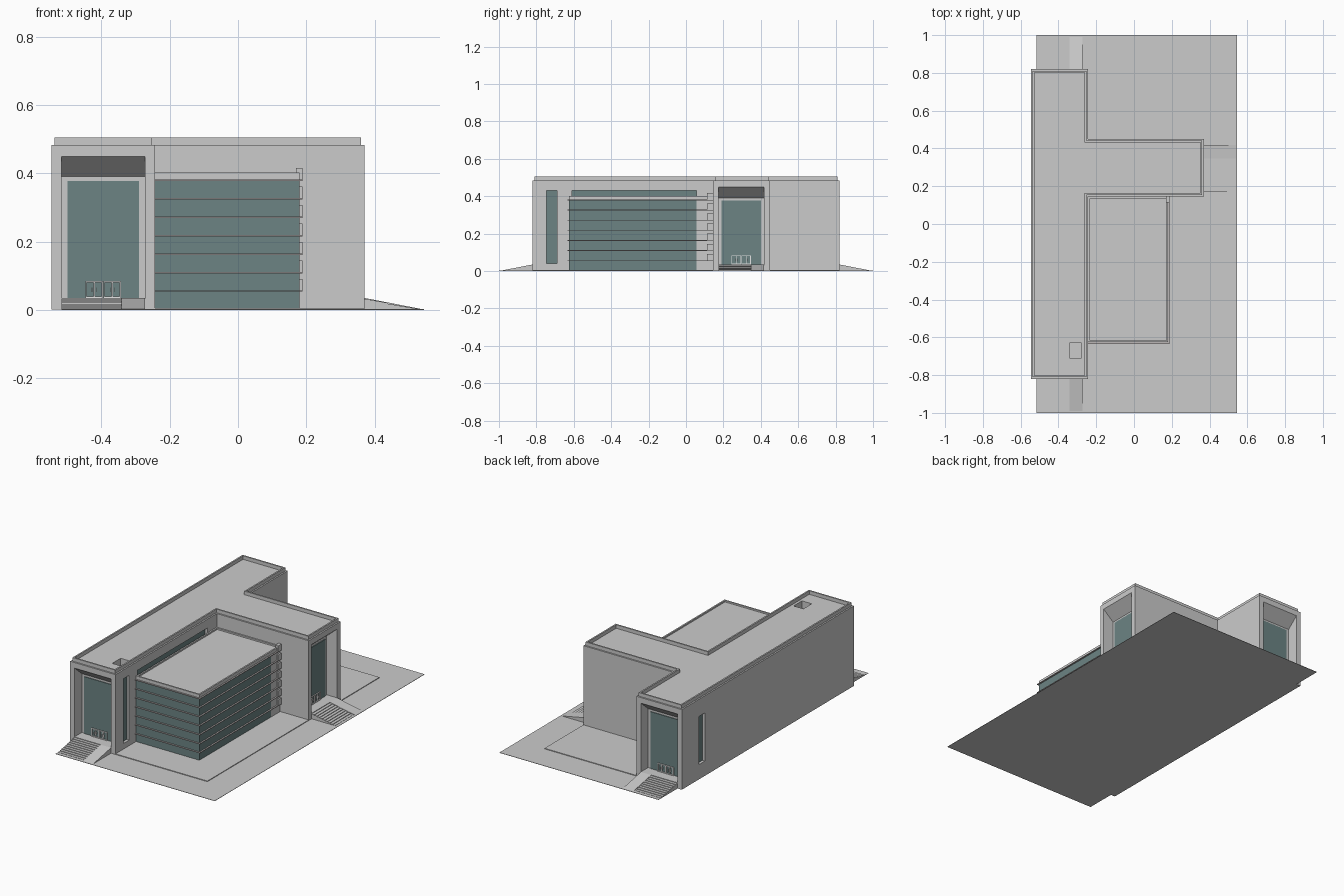
import bpy, bmesh
from math import pi
from mathutils import Matrix, Vector

cube = bpy.data.objects.get("Cube")
if cube:
    bpy.data.objects.remove(cube)


def material(name, r, g, b):
    m = bpy.data.materials.new(name)
    m.use_nodes = True
    m.diffuse_color = (r, g, b, 1)
    m.node_tree.nodes["Principled BSDF"].inputs["Base Color"].default_value = (r, g, b, 1)
    return m


WALL = material("pale grey concrete", .6, .6, .6)
GLASS = material("teal glass", .15, .23, .23)
WHITE = material("white door frame", .8, .8, .8)
FIN = material("warm grey fin", .5, .47, .47)
HERE = Matrix()


def finish(name, bm, mat, place=HERE):
    bmesh.ops.recalc_face_normals(bm, faces=bm.faces[:])
    bm.transform(place)
    mesh = bpy.data.meshes.new(name)
    bm.to_mesh(mesh)
    bm.free()
    mesh.materials.append(mat)
    ob = bpy.data.objects.new(name, mesh)
    bpy.context.scene.collection.objects.link(ob)
    return ob


def prism(name, points, along, mat, place=HERE):
    """Extrude a flat outline along a vector."""
    bm = bmesh.new()
    face = bm.faces.new([bm.verts.new(p) for p in points])
    out = bmesh.ops.extrude_face_region(bm, geom=[face])
    moved = [v for v in out["geom"] if isinstance(v, bmesh.types.BMVert)]
    bmesh.ops.translate(bm, verts=moved, vec=along)
    return finish(name, bm, mat, place)


def box(name, x0, x1, y0, y1, z0, z1, mat, place=HERE):
    base = [(x0, y0, z0), (x1, y0, z0), (x1, y1, z0), (x0, y1, z0)]
    return prism(name, base, (0, 0, z1 - z0), mat, place)


def inset(outline, d):
    """Offset a counter-clockwise outline with square corners inwards."""
    result = []
    for i, p in enumerate(outline):
        a = (Vector(p) - Vector(outline[i - 1])).normalized()
        b = (Vector(outline[(i + 1) % len(outline)]) - Vector(p)).normalized()
        result.append((p[0] - d * (a.y + b.y), p[1] + d * (a.x + b.x)))
    return result


def ring(name, outline, thick, z0, z1, mat):
    """Upstanding rim that follows an outline."""
    inner = inset(outline, thick)
    bm = bmesh.new()
    loops = [[bm.verts.new((x, y, z)) for x, y in line]
             for line, z in ((outline, z0), (outline, z1), (inner, z1), (inner, z0))]
    n = len(outline)
    for k in range(4):
        a, b = loops[k], loops[(k + 1) % 4]
        for i in range(n):
            j = (i + 1) % n
            bm.faces.new((a[i], a[j], b[j], b[i]))
    return finish(name, bm, mat)


def cut(target, cutter):
    mod = target.modifiers.new("cut", "BOOLEAN")
    mod.operation = "DIFFERENCE"
    mod.solver = "EXACT"
    mod.object = cutter
    cutter.hide_render = True
    bpy.context.view_layer.objects.active = target
    bpy.ops.object.modifier_apply(modifier=mod.name)
    bpy.data.objects.remove(cutter)


# Site
box("ground", -.517, .545, -1, 1, 0, .002, WALL)
box("plinth", -.517, .37, -.82, .82, .001, .006, WALL)

# Main building with cross wing
X0, X1, X2, END, W0, W1, ROOF = -.546, -.243, .37, .82, .145, .45, .483
plan = [(X0, -END), (X1, -END), (X1, W0), (X2, W0), (X2, W1), (X1, W1), (X1, END), (X0, END)]
main = prism("main_building", [(x, y, .0005) for x, y in plan], (0, 0, ROOF), WALL)
ring("main_parapet", inset(plan, .009), .009, ROOF, .505, WALL)
cut(main, box("skylight_cutter", -.342, -.277, -.71, -.63, .44, .6, WALL))

# Recessed windows in the long walls
for name, x, side, y0, y1, z0, z1 in (
        ("front_slit_window", X1, 1, -.745, -.69, .04, .43),
        ("clerestory_window", X1, 1, -.61, .057, .38, .43),
        ("rear_slit_window", X0, -1, .6, .655, .09, .38)):
    a, b = sorted((x - side * .02, x + side * .05))
    cut(main, box(name + "_cutter", a, b, y0, y1, z0, z1, WALL))
    a, b = sorted((x - side * .03, x - side * .016))
    box(name, a, b, y0, y1, z0, z1, GLASS)

# Entrances: splayed recess, glazing, doors, steps and ramp
DEEP, HALF, FLOOR, RUN, STEPS = .07, .122, .035, .175, 10


def entrance(name, x, y, turn, side):
    place = Matrix.Translation((x, y, 0)) @ Matrix.Rotation(turn, 4, "Z")
    profile = [(-HALF, -.02, FLOOR), (-HALF, DEEP, FLOOR),
               (-HALF, DEEP, .39), (-HALF, -.02, .467)]
    cut(main, prism(name + "_cutter", profile, (2 * HALF, 0, 0), WALL, place))
    box(name + "_glass", -.105, .105, DEEP - .004, DEEP + .01, FLOOR, .378, GLASS, place)
    # Double doors
    front = DEEP - .01
    for k in (-1, 1):
        c = k * .0265
        for dx in (-.024, 0, .024):
            box(name + "_door_stile", c + dx - .002, c + dx + .002, front, DEEP,
                FLOOR, .084, WHITE, place)
        for z in (FLOOR, .08):
            box(name + "_door_rail", c - .026, c + .026, front, DEEP, z, z + .004, WHITE, place)
        for dx in (-.006, .006):
            box(name + "_door_handle", c + dx - .001, c + dx + .001, front - .003, DEEP,
                .052, .066, WHITE, place)
    # Flight of steps
    split = side * .053
    stair = [(-side * HALF, 0, .001)]
    stair.append((-side * HALF, -RUN * (1 - 1 / STEPS), .001))
    for i in range(1, STEPS + 1):
        z = FLOOR * i / STEPS
        stair.append((-side * HALF, -RUN * (1 - i / STEPS), z))
        if i < STEPS:
            stair.append((-side * HALF, -RUN * (1 - (i + 1) / STEPS), z))
    prism(name + "_steps", stair, (split + side * HALF, 0, 0), WALL, place)
    # Ramp
    wedge = [(split, 0, .001), (split, -RUN, .001), (split, 0, FLOOR)]
    prism(name + "_ramp", wedge, (side * HALF - split, 0, 0), WALL, place)


entrance("front_entrance", -.395, -END, 0, 1)
entrance("back_entrance", -.395, END, pi, -1)
entrance("wing_entrance", X2, .295, pi / 2, 1)

# Glazed hall
HX, HY, PIER = .18, -.625, .057
box("hall_glass", X1, HX, HY, PIER, .004, .382, GLASS)
box("hall_pier", X1, HX, PIER, W0, .004, .382, WALL)
box("hall_roof", X1, HX, HY, W0, .38, .393, WALL)
ring("hall_parapet", [(X1, HY), (HX, HY), (HX, W0), (X1, W0)], .009, .39, .402, WALL)

# Sun fins and their end brackets
for i in range(7):
    z = .055 + i * .0542
    box("hall_fin", X1, HX + .009, HY - .009, .115, z - .002, z + .002, FIN)
    box("fin_bracket", HX - .01, HX + .009, .113, W0, z - .002, z + .036, WALL)
